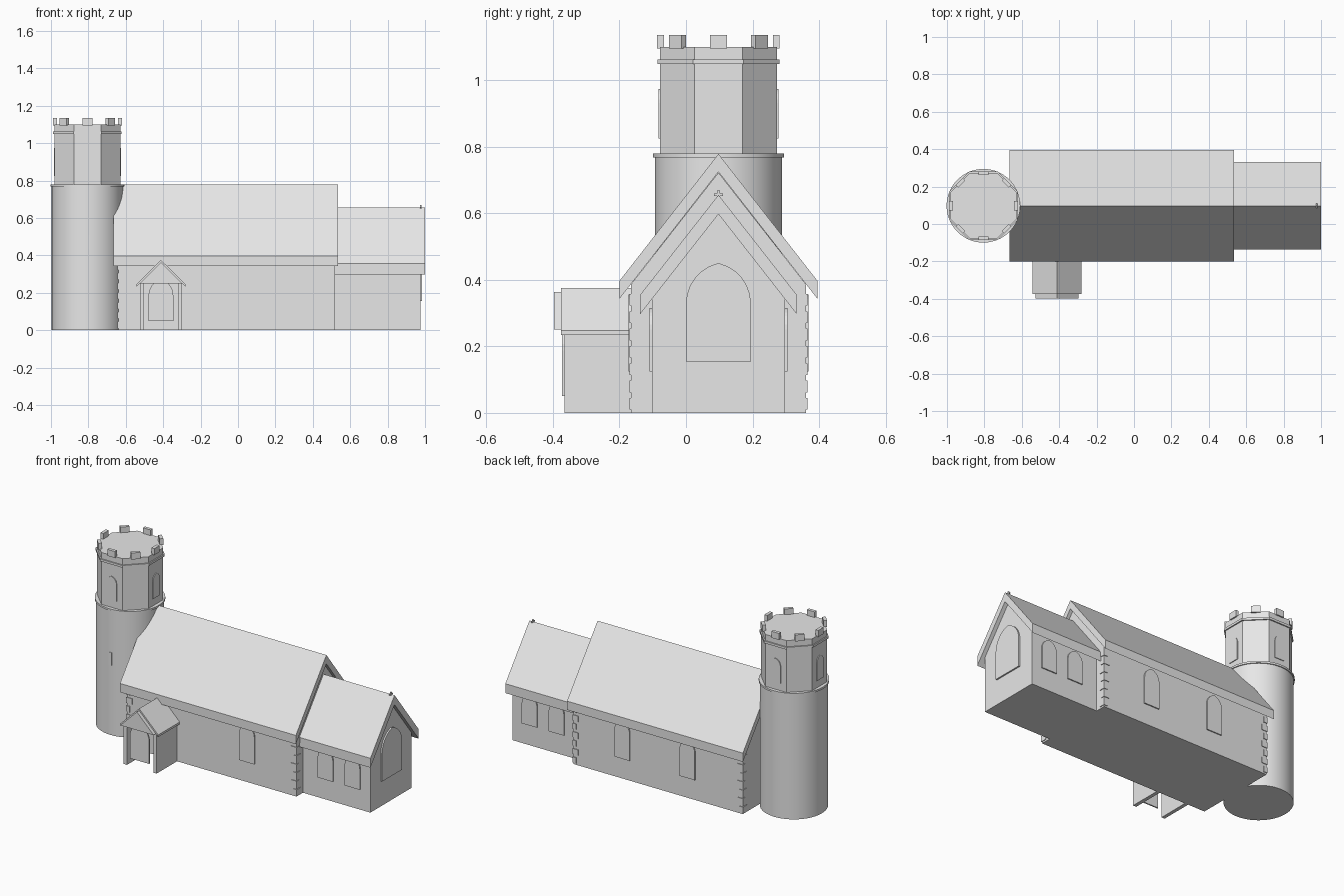
import bpy, bmesh, math
from mathutils import Matrix, Vector

cube = bpy.data.objects.get("Cube")
if cube:
    bpy.data.objects.remove(cube)

stone = bpy.data.materials.new("pale_grey_stone")
stone.use_nodes = True
stone.diffuse_color = (0.8, 0.8, 0.8, 1)
stone.node_tree.nodes["Principled BSDF"].inputs["Base Color"].default_value = (0.8, 0.8, 0.8, 1)

MID = 0.0975                    # y of the ridge line
TOWER = Vector((-0.805, MID, 0))
EAST = math.pi / 2              # turns a front-facing profile to face +x


def finish(name, bm):
    bmesh.ops.recalc_face_normals(bm, faces=bm.faces)
    mesh = bpy.data.meshes.new(name)
    bm.to_mesh(mesh)
    bm.free()
    mesh.materials.append(stone)
    obj = bpy.data.objects.new(name, mesh)
    bpy.context.collection.objects.link(obj)
    return obj


def prism(name, profile, origin, angle, depth):
    """Extrude an upright x-z profile backwards, turn it about z and place it."""
    bm = bmesh.new()
    face = bm.faces.new([bm.verts.new((x, 0, z)) for x, z in profile])
    new = bmesh.ops.extrude_face_region(bm, geom=[face])["geom"]
    bmesh.ops.translate(bm, vec=(0, depth, 0),
                        verts=[v for v in new if isinstance(v, bmesh.types.BMVert)])
    bm.transform(Matrix.Translation(origin) @ Matrix.Rotation(angle, 4, 'Z'))
    return finish(name, bm)


def box(name, x0, x1, y0, y1, z0, z1):
    return prism(name, [(x0, z0), (x1, z0), (x1, z1), (x0, z1)], (0, y0, 0), 0, y1 - y0)


def drum(name, radius, z0, z1, sides, turn=0.0):
    bm = bmesh.new()
    bmesh.ops.create_cone(bm, cap_ends=True, segments=sides, radius1=radius,
                          radius2=radius, depth=z1 - z0)
    bm.transform(Matrix.Translation(TOWER + Vector((0, 0, (z0 + z1) / 2)))
                 @ Matrix.Rotation(turn, 4, 'Z'))
    return finish(name, bm)


def arch(half, z0, z1, steps=6):
    """Outline of a pointed arch."""
    rise = 1.25 * half
    spring = z1 - rise
    radius = (half ** 2 + rise ** 2) / (2 * half)
    sweep = math.asin(rise / radius)
    right = [(half - radius + radius * math.cos(sweep * i / steps),
              spring + radius * math.sin(sweep * i / steps)) for i in range(steps)]
    left = [(-x, z) for x, z in reversed(right)]
    return [(-half, z0), (half, z0)] + right + [(0, z1)] + left


def gabled_walls(name, half, eave, apex, x0, x1):
    pts = [(-half, 0), (half, 0), (half, eave), (0, apex), (-half, eave)]
    prism(name, pts, (x1, MID, 0), EAST, x1 - x0)


def chevron(half, eave, apex, thick):
    return [(-half, eave), (0, apex), (half, eave),
            (half, eave - thick), (0, apex - thick), (-half, eave - thick)]


# Nave and chancel
gabled_walls("nave_walls", 0.263, 0.386, 0.722, -0.64, 0.515)
prism("nave_roof", chevron(0.298, 0.396, 0.778, 0.054), (0.535, MID, 0), EAST, 1.2)
gabled_walls("chancel_walls", 0.2, 0.342, 0.597, 0.5, 0.975)
prism("chancel_roof", chevron(0.235, 0.355, 0.655, 0.058), (1.0, MID, 0), EAST, 0.49)
prism("east_window", arch(0.0975, 0.155, 0.45), (0.984, MID, 0), EAST, 0.009)

# Side windows
for side, angle in ((-1, 0), (1, math.pi)):
    nave_x = [0.18] if side < 0 else [0.18, -0.265]
    for x in nave_x:
        prism("nave_window", arch(0.052, 0.125, 0.355),
              (x, MID + side * 0.27, 0), angle, 0.008)
    for x in (0.672, 0.856):
        prism("chancel_window", arch(0.052, 0.125, 0.315),
              (x, MID + side * 0.207, 0), angle, 0.008)

# Corner stones, alternating long and short
for x, inward in ((-0.64, 1), (0.515, -1)):
    for side in (-1, 1):
        for i in range(7):
            long = 0.035 if i % 2 else 0.02
            xs = sorted((x - inward * 0.004, x + inward * long))
            wall = MID + side * 0.263
            ys = sorted((wall + side * 0.004, wall - side * (0.055 - long)))
            box("corner_stone", *xs, *ys, 0.01 + i * 0.052, 0.045 + i * 0.052)

# Ridge cross on the chancel
box("cross_post", 0.972, 0.980, MID - 0.004, MID + 0.004, 0.635, 0.668)
box("cross_arm", 0.972, 0.980, MID - 0.013, MID + 0.013, 0.652, 0.659)

# Porch
PORCH = -0.412
for side in (-1, 1):
    xs = sorted((PORCH + side * 0.112, PORCH + side * 0.09))
    box("porch_wall", *xs, -0.365, -0.16, 0, 0.255)
prism("porch_roof", chevron(0.13, 0.247, 0.375, 0.013), (PORCH, -0.375, 0), 0, 0.215)
prism("porch_gable", [(-0.114, 0.25), (0.114, 0.25), (0, 0.363)],
      (PORCH, -0.397, 0), 0, 0.035)
prism("porch_door", arch(0.066, 0.05, 0.27), (PORCH, -0.372, 0), 0, 0.008)

# Round tower base
base = drum("tower_base", 0.191, 0, 0.77, 64)
ledge = drum("tower_ledge", 0.197, 0.768, 0.78, 64)
for obj in (base, ledge):
    bpy.context.view_layer.objects.active = obj
    obj.select_set(True)
    bpy.ops.object.shade_smooth_by_angle(angle=math.radians(30))
    obj.select_set(False)
box("tower_slit", -0.815, -0.795, MID - 0.194, MID - 0.185, 0.43, 0.51)

# Eight-sided belfry with string course, windows and battlements
TURN = math.pi / 8
drum("belfry", 0.19, 0.775, 1.1, 8, TURN)
drum("string_course", 0.198, 1.048, 1.062, 8, TURN)
for i in range(8):
    angle = i * math.pi / 4
    out = Vector((math.sin(angle), -math.cos(angle), 0))
    prism("merlon", [(-0.026, 1.095), (0.026, 1.095), (0.026, 1.135), (-0.026, 1.135)],
          TOWER + out * 0.184, angle, 0.02)
    if i % 2 == 0:
        prism("belfry_window", arch(0.033, 0.825, 0.973), TOWER + out * 0.180, angle, 0.008)
